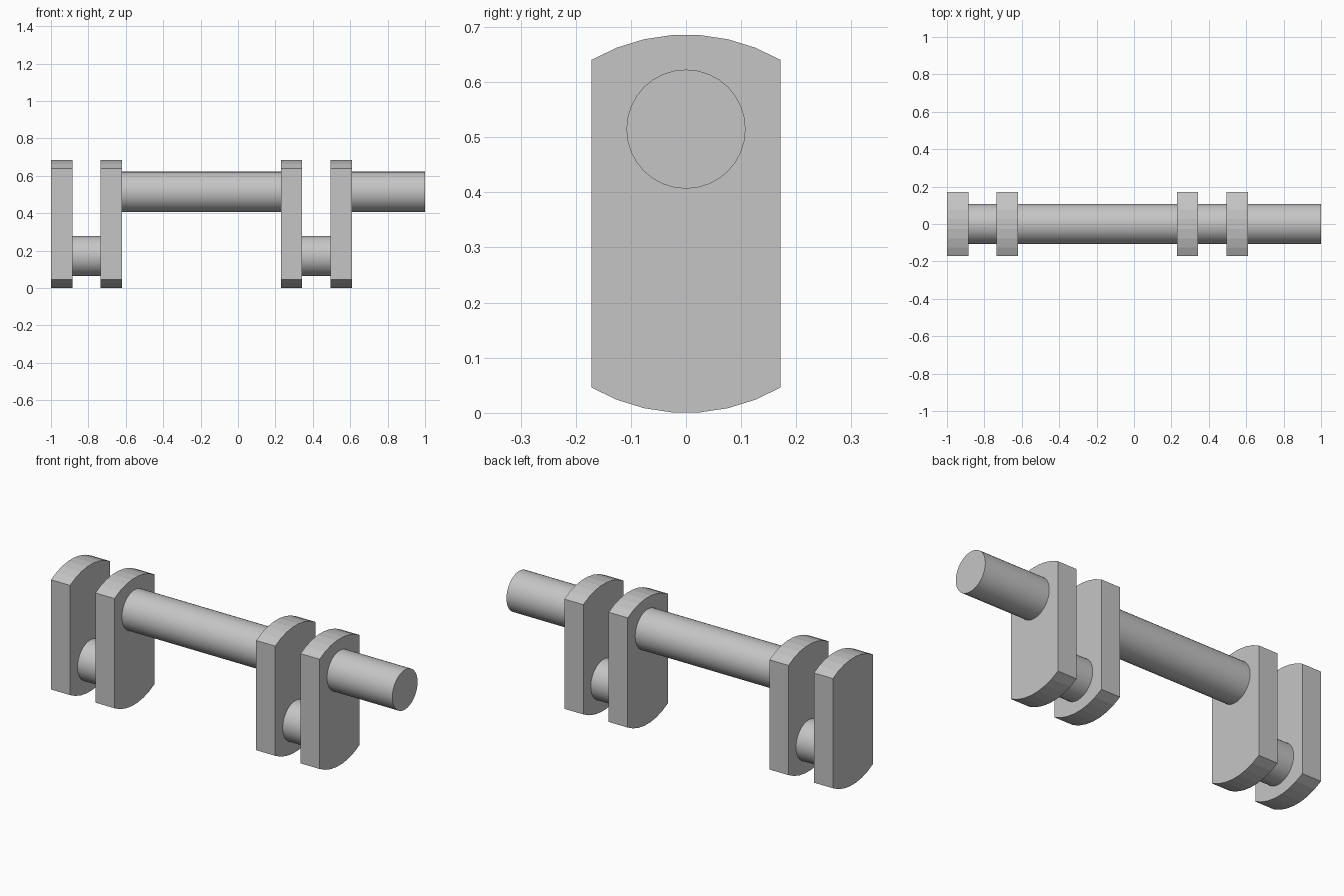
import bpy
import bmesh
from math import sin, cos, pi, radians
from mathutils import Matrix

cube = bpy.data.objects.get("Cube")
if cube:
    bpy.data.objects.remove(cube, do_unlink=True)

HALF = 0.343          # half height of a web, also the radius of its rounded ends
THROW = 0.1715        # offset of shaft and pins from the web middle
RADIUS = 0.108
WEB = 0.114
PIN = 0.152
STARTS = {"right": -1.0, "left": 0.229}   # first web of each crank

steel = bpy.data.materials.new("plain grey")
steel.use_nodes = True
grey = (0.56, 0.56, 0.56, 1)
steel.diffuse_color = grey
steel.node_tree.nodes["Principled BSDF"].inputs["Base Color"].default_value = grey


def finish(name, bm):
    bmesh.ops.recalc_face_normals(bm, faces=bm.faces)
    mesh = bpy.data.meshes.new(name)
    bm.to_mesh(mesh)
    bm.free()
    mesh.materials.append(steel)
    obj = bpy.data.objects.new(name, mesh)
    bpy.context.collection.objects.link(obj)
    return obj


def web(name, x):
    """Flat-sided plate with arched top and bottom, extruded along x."""
    bm = bmesh.new()
    arc = [radians(-30 + 60 * i / 7) for i in range(8)]
    angles = arc + [a + pi for a in arc]
    face = bm.faces.new([bm.verts.new((x, HALF * sin(a), HALF + HALF * cos(a)))
                         for a in angles])
    side = bmesh.ops.extrude_face_region(bm, geom=[face])["geom"]
    bmesh.ops.translate(bm, vec=(WEB, 0, 0),
                        verts=[v for v in side if isinstance(v, bmesh.types.BMVert)])
    return finish(name, bm)


def rod(name, x0, x1, z):
    """Round bar along x, smooth around and sharp at its ends."""
    bm = bmesh.new()
    place = Matrix.Translation(((x0 + x1) / 2, 0, z)) @ Matrix.Rotation(pi / 2, 4, "Y")
    bmesh.ops.create_cone(bm, cap_ends=True, segments=32, radius1=RADIUS,
                          radius2=RADIUS, depth=x1 - x0, matrix=place)
    obj = finish(name, bm)
    bpy.ops.object.select_all(action="DESELECT")
    obj.select_set(True)
    bpy.context.view_layer.objects.active = obj
    bpy.ops.object.shade_smooth_by_angle(angle=radians(30))


# Two cranks, each a pair of webs joined by a low pin
for side, x in STARTS.items():
    web(side + "_crank_outer_web", x)
    web(side + "_crank_inner_web", x + WEB + PIN)
    rod(side + "_crank_pin", x + WEB, x + WEB + PIN, HALF - THROW)

# High shaft between the cranks and the stub beyond the last web
span = 2 * WEB + PIN
rod("main_shaft", STARTS["right"] + span, STARTS["left"], HALF + THROW)
rod("end_shaft", STARTS["left"] + span, 1.0, HALF + THROW)
